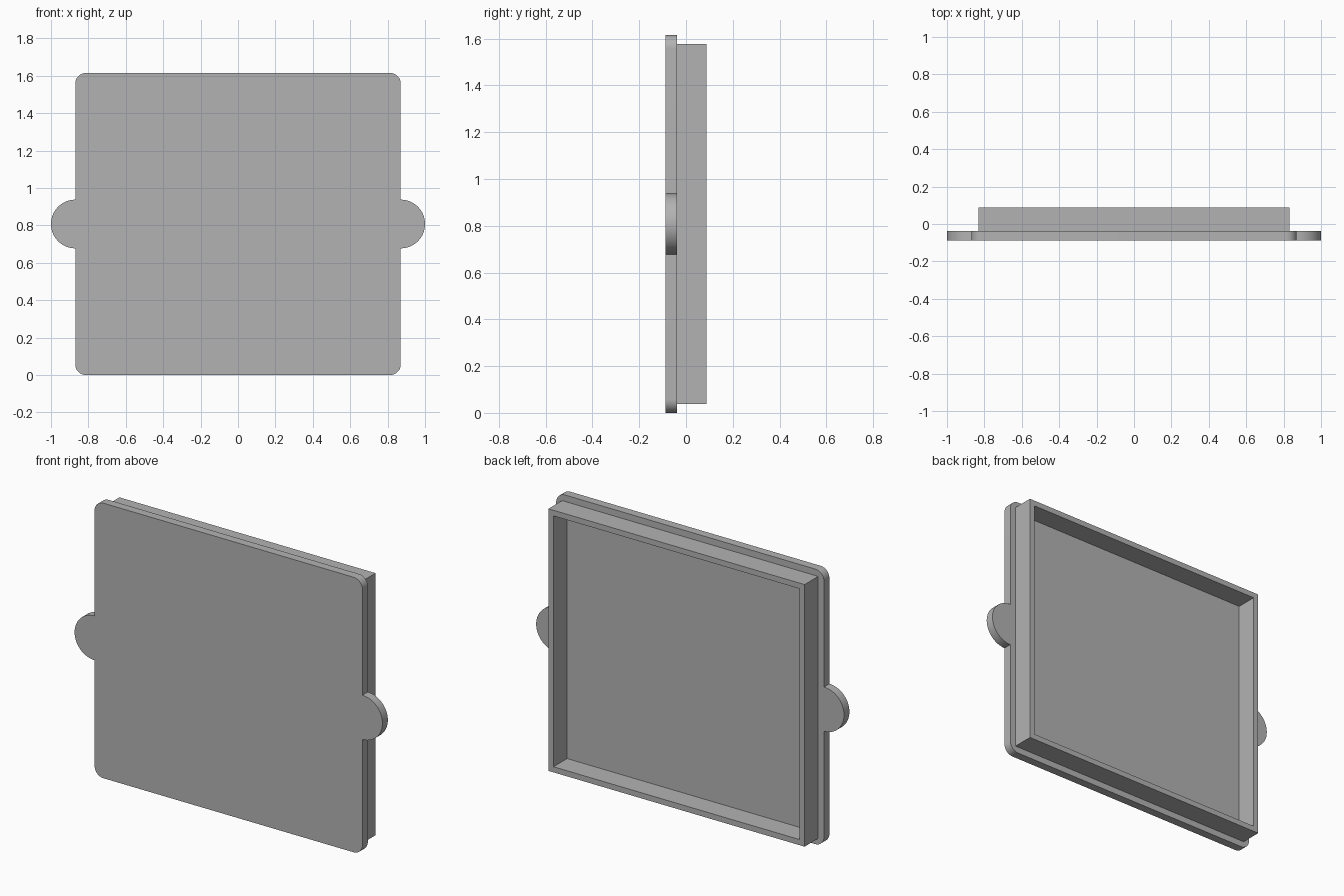
import bpy
import bmesh
import math

cube = bpy.data.objects.get("Cube")
if cube:
    bpy.data.objects.remove(cube, do_unlink=True)

HALF_W, HEIGHT, CORNER = 0.87, 1.615, 0.057
MID_Z = HEIGHT / 2
TAB_R = 0.13
FRONT, SEAM, BACK = -0.088, -0.038, 0.088
RIM_INSET, WALL = 0.038, 0.033

grey = bpy.data.materials.new("plain grey")
grey.use_nodes = True
colour = (0.45, 0.45, 0.45, 1)
grey.diffuse_color = colour
grey.node_tree.nodes["Principled BSDF"].inputs["Base Color"].default_value = colour


def finish(name, bm):
    """Turn a bmesh into a shaded object."""
    bmesh.ops.recalc_face_normals(bm, faces=bm.faces)
    mesh = bpy.data.meshes.new(name)
    bm.to_mesh(mesh)
    bm.free()
    mesh.materials.append(grey)
    obj = bpy.data.objects.new(name, mesh)
    bpy.context.collection.objects.link(obj)
    mesh.shade_smooth()
    mesh.set_sharp_from_angle(angle=math.radians(30))
    return obj


def arc(cx, cz, radius, start, end, steps):
    angles = [math.radians(start + (end - start) * i / steps) for i in range(steps + 1)]
    return [(cx + radius * math.cos(a), cz + radius * math.sin(a)) for a in angles]


def add_loop(bm, points, y):
    return [bm.verts.new((x, y, z)) for x, z in points]


def join_loops(bm, a, b):
    n = len(a)
    for i in range(n):
        j = (i + 1) % n
        bm.faces.new((a[i], a[j], b[j], b[i]))


# Cover plate: rounded corners and a half-round grip tab on each side
cx, low, high = HALF_W - CORNER, CORNER, HEIGHT - CORNER
right_half = (arc(cx, low, CORNER, -90, 0, 12)
              + arc(HALF_W, MID_Z, TAB_R, -90, 90, 40)
              + arc(cx, high, CORNER, 0, 90, 12))
outline = right_half + [(-x, z) for x, z in reversed(right_half)]
bm = bmesh.new()
front = add_loop(bm, outline, FRONT)
back = add_loop(bm, outline, SEAM)
join_loops(bm, front, back)
bm.faces.new(front)
bm.faces.new(back)
finish("cover_plate", bm)


# Raised rim: an open square wall standing on the back of the plate
def rectangle(inset):
    w = HALF_W - inset
    return [(-w, inset), (w, inset), (w, HEIGHT - inset), (-w, HEIGHT - inset)]


bm = bmesh.new()
section = [(RIM_INSET, SEAM), (RIM_INSET, BACK),
           (RIM_INSET + WALL, BACK), (RIM_INSET + WALL, SEAM)]
loops = [add_loop(bm, rectangle(inset), y) for inset, y in section]
for a, b in zip(loops, loops[1:]):
    join_loops(bm, a, b)
# Close the seated side so that the rim is a solid ring
join_loops(bm, loops[-1], loops[0])
finish("back_rim", bm)
